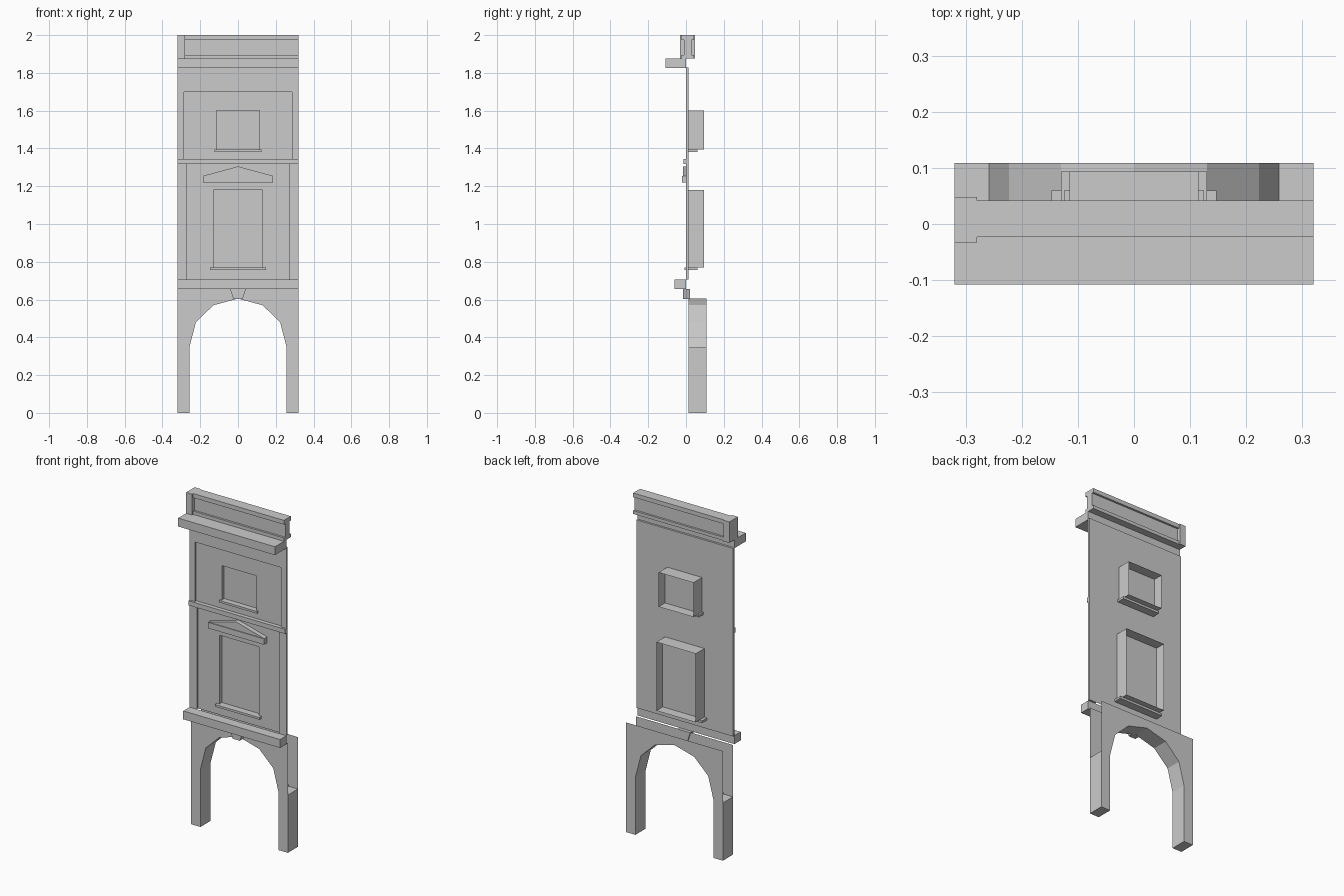
import bpy

if "Cube" in bpy.data.objects:
    bpy.data.objects.remove(bpy.data.objects["Cube"])

W = 0.32          # half width of the bay
WALL = 0.012      # front plane of the wall


def mesh(name, verts, faces):
    me = bpy.data.meshes.new(name)
    me.from_pydata(verts, [], faces)
    me.update()
    ob = bpy.data.objects.new(name, me)
    bpy.context.collection.objects.link(ob)
    return ob


def prism(name, profile, y0, y1):
    """Closed solid from an x-z profile."""
    n = len(profile)
    verts = [(x, y0, z) for x, z in profile] + [(x, y1, z) for x, z in profile]
    faces = [tuple(range(n)), tuple(range(2 * n - 1, n - 1, -1))]
    faces += [(i, i + n, (i + 1) % n + n, (i + 1) % n) for i in range(n)]
    return mesh(name, verts, faces)


def box(name, x0, x1, y0, y1, z0, z1):
    return prism(name, [(x0, z0), (x1, z0), (x1, z1), (x0, z1)], y0, y1)


def rect(x, z0, z1, y):
    return [(-x, y, z0), (x, y, z0), (x, y, z1), (-x, y, z1)]


RING = [(0, 1, 5, 4), (1, 2, 6, 5), (2, 3, 7, 6), (3, 0, 4, 7)]


def window_bay(name, z0, z1, hx, hz0, hz1, strip, sill_x, sill_y):
    # Wall sheet with an opening
    mesh(name + "_wall", rect(W, z0, z1, WALL) + rect(hx, hz0, hz1, WALL), RING)
    # Deep reveal, open at the back
    mesh(name + "_window_reveal",
         rect(hx, hz0, hz1, WALL) + rect(hx, hz0, hz1, 0.094), RING)
    # Recessed pane and sill
    mesh(name + "_window_pane", rect(hx, hz0, hz1, 0.034), [(0, 1, 2, 3)])
    box(name + "_window_sill", -sill_x, sill_x, sill_y, 0.06, hz0 - 0.013, hz0)
    # Corner strips
    for side, s in (("left", -1), ("right", 1)):
        a, b = sorted((s * strip, s * W))
        box(f"{name}_{side}_strip", a, b, 0.0, WALL, z0, z1)


# Ground arch: front and back plates, soffit, open above
half = [(0.258, 0), (0.258, 0.345), (0.223, 0.48), (0.13, 0.57)]
curve = half + [(0, 0.605)] + [(-x, z) for x, z in reversed(half)]
plate = curve + [(-W, 0), (-W, 0.655), (W, 0.655), (W, 0)]
F, B = WALL + 0.002, 0.109
n, c = len(plate), len(curve)
verts = [(x, F, z) for x, z in plate] + [(x, B, z) for x, z in plate]
mesh("arch", verts,
     [tuple(range(n - 1, -1, -1)), tuple(range(n, 2 * n))] +
     [(i, i + 1, i + 1 + n, i + n) for i in range(c - 1)])

# Pier caps, outer faces and feet
for side, s in (("left", -1), ("right", 1)):
    pts = [(s * 0.258, 0), (s * W, 0), (s * W, 0.345), (s * 0.258, 0.345)]
    v = [(x, F, z) for x, z in pts] + [(x, B, z) for x, z in pts]
    mesh(side + "_pier_sides", v, [f if s > 0 else f[::-1] for f in RING[:3]])

# Keystone
prism("keystone", [(-0.024, 0.602), (0.024, 0.602), (0.042, 0.656), (-0.042, 0.656)],
      -0.017, 0.02)

# Ledge over the arch
box("lower_ledge", -W, W, -0.06, 0.0, 0.655, 0.705)
mesh("ledge_backing", rect(W, 0.655, 0.705, 0.0), [(0, 1, 2, 3)])

# Two storeys
window_bay("middle", 0.705, 1.32, 0.13, 0.77, 1.18, 0.272, 0.147, -0.008)
window_bay("upper", 1.32, 1.70, 0.115, 1.395, 1.60, 0.285, 0.125, 0.0)
box("storey_band", -W, W, -0.012, WALL, 1.318, 1.345)

# Pediment
box("pediment_base", -0.185, 0.185, -0.02, WALL - 0.001, 1.22, 1.255)
prism("pediment_gable", [(-0.185, 1.255), (0.185, 1.255), (0, 1.305)], -0.016, WALL - 0.001)

# Frieze and cornice
box("frieze", -W, W, 0.0, WALL, 1.70, 1.828)
box("cornice", -W, W, -0.108, 0.0, 1.825, 1.875)

# Parapet: end post, rails and panel
box("parapet_post", -W, -0.28, -0.033, 0.048, 1.875, 2.0)
box("parapet_bottom_rail", -0.28, W, -0.023, 0.042, 1.875, 1.895)
box("parapet_top_rail", -0.28, W, -0.023, 0.042, 1.975, 2.0)
box("parapet_panel", -0.28, W, -0.011, 0.03, 1.895, 1.975)
